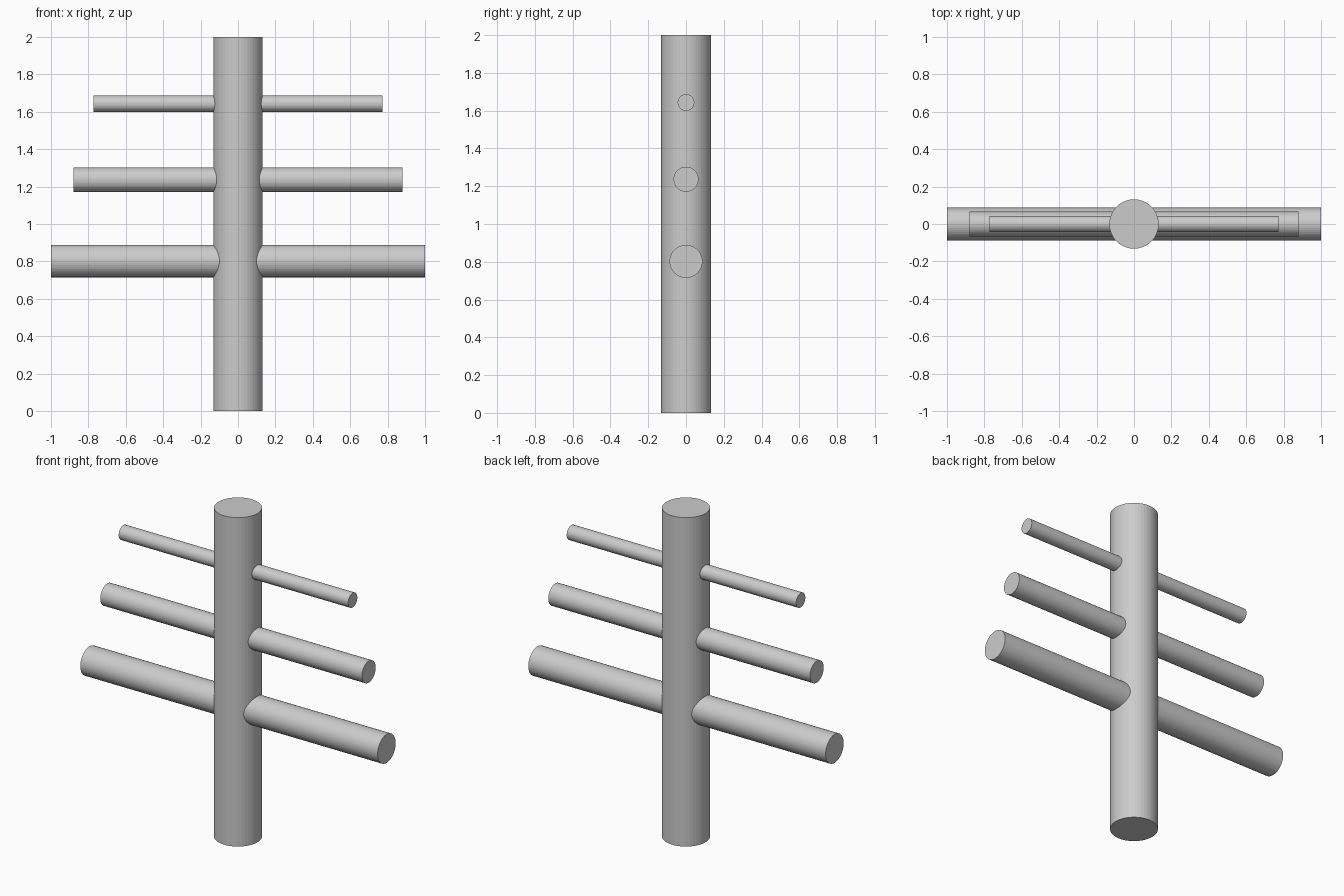
import bpy
import math

if "Cube" in bpy.data.objects:
    bpy.data.objects.remove(bpy.data.objects["Cube"])

SIDES = 48


def cylinder(name, radius, length, z, along_x=False):
    rotation = (0, math.pi / 2, 0) if along_x else (0, 0, 0)
    bpy.ops.mesh.primitive_cylinder_add(
        vertices=SIDES, radius=radius, depth=length,
        location=(0, 0, z), rotation=rotation)
    obj = bpy.context.object
    obj.name = name
    bpy.ops.object.transform_apply(location=False, rotation=True, scale=True)
    return obj


# Upright post
cylinder("post", 0.132, 2.0, 1.0)

# Crossbars running through the post, thinner and shorter towards the top
for name, radius, length, z in (
    ("lower_crossbar", 0.087, 2.0, 0.802),
    ("middle_crossbar", 0.066, 1.76, 1.237),
    ("upper_crossbar", 0.044, 1.544, 1.643),
):
    cylinder(name, radius, length, z, along_x=True)
